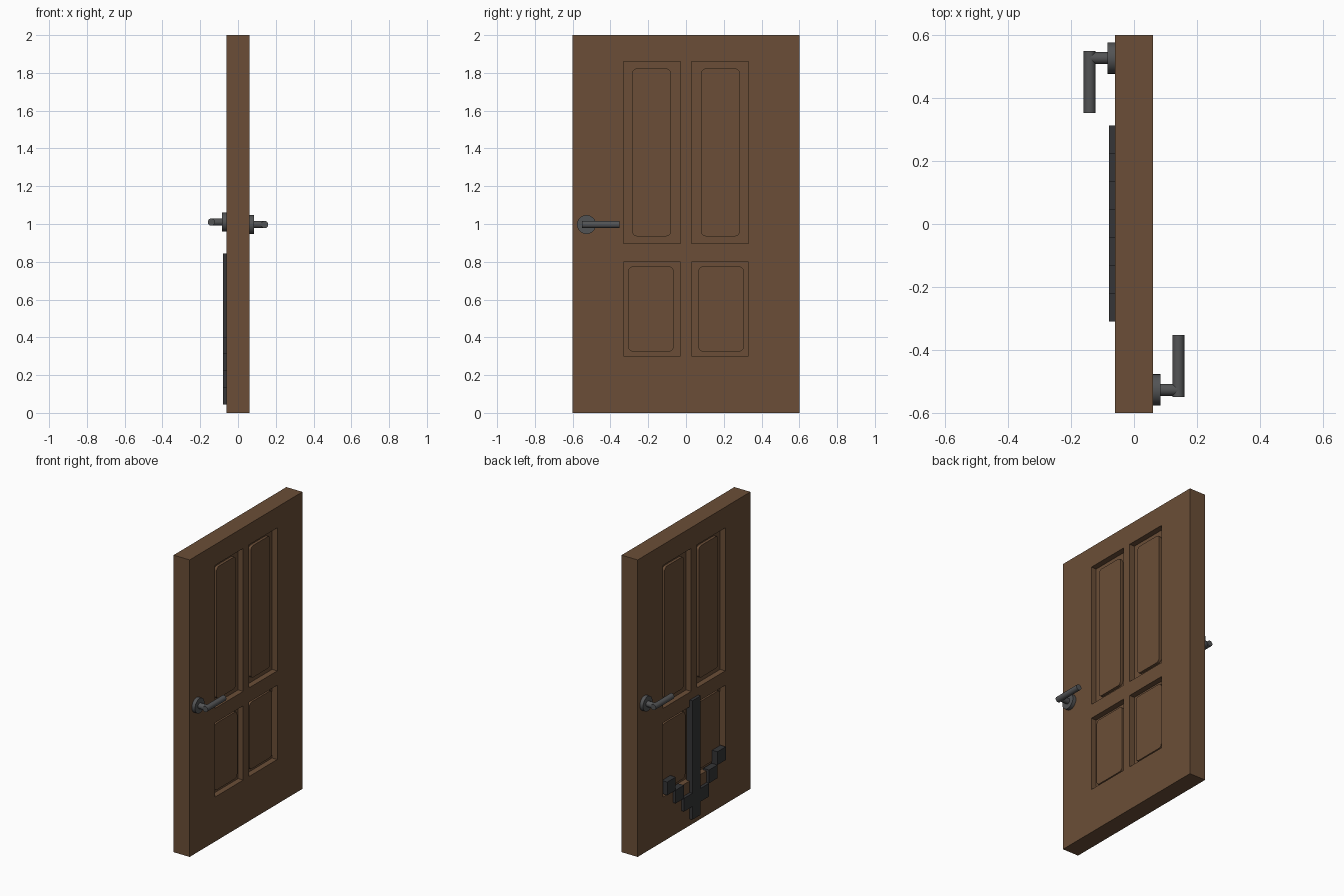
import bpy, bmesh, math
from mathutils import Matrix, Vector

if "Cube" in bpy.data.objects:
    bpy.data.objects.remove(bpy.data.objects["Cube"])


def material(name, rgb):
    m = bpy.data.materials.new(name)
    m.diffuse_color = (*rgb, 1)
    m.use_nodes = True
    m.node_tree.nodes["Principled BSDF"].inputs["Base Color"].default_value = m.diffuse_color
    return m


WOOD = material("brown wood", (0.145, 0.076, 0.038))
METAL = material("grey metal", (0.085, 0.087, 0.09))
DARK = material("charcoal", (0.035, 0.036, 0.038))


def add_box(bm, x, y, z):
    """Box from (min, max) ranges; returns its vertices."""
    size = Matrix.Diagonal((x[1] - x[0], y[1] - y[0], z[1] - z[0], 1))
    centre = Vector((sum(x) / 2, sum(y) / 2, sum(z) / 2))
    return bmesh.ops.create_cube(bm, size=1, matrix=Matrix.Translation(centre) @ size)["verts"]


def add_rod(bm, a, b, r, seg=32):
    a, b = Vector(a), Vector(b)
    d = b - a
    mat = Matrix.Translation((a + b) / 2) @ d.to_track_quat('Z', 'Y').to_matrix().to_4x4()
    bmesh.ops.create_cone(bm, cap_ends=True, segments=seg, radius1=r, radius2=r,
                          depth=d.length, matrix=mat)


def finish(bm, name, mat, smooth=False):
    bmesh.ops.recalc_face_normals(bm, faces=bm.faces[:])
    me = bpy.data.meshes.new(name)
    bm.to_mesh(me)
    bm.free()
    me.materials.append(mat)
    ob = bpy.data.objects.new(name, me)
    bpy.context.collection.objects.link(ob)
    bpy.ops.object.select_all(action='DESELECT')
    ob.select_set(True)
    bpy.context.view_layer.objects.active = ob
    if smooth:
        bpy.ops.object.shade_smooth_by_angle(angle=math.radians(35))
    return ob


# Panel layout: recess y, recess z, raised field y, raised field z (mirrored in y)
PANELS = [((0.03, 0.332), (0.897, 1.86), (0.08, 0.285), (0.935, 1.823)),
          ((0.03, 0.332), (0.30, 0.80), (0.065, 0.306), (0.325, 0.775))]
FACE, FIELD, FLOOR = 0.06, 0.04, 0.022

# Recess cutter for all panels on both faces
bm = bmesh.new()
for ry, rz, _, _ in PANELS:
    for sy in (-1, 1):
        for sx in (-1, 1):
            add_box(bm, sorted((sx * FLOOR, sx * 0.1)), sorted(sy * v for v in ry), rz)
cutter = finish(bm, "recess_cutter", WOOD)
cutter.hide_render = True

# Door slab with the recesses cut out
bm = bmesh.new()
add_box(bm, (-FACE, FACE), (-0.6, 0.6), (0, 2))
door = finish(bm, "door_slab", WOOD)
mod = door.modifiers.new("recesses", 'BOOLEAN')
mod.operation = 'DIFFERENCE'
mod.solver = 'EXACT'
mod.object = cutter
bpy.ops.object.modifier_apply(modifier=mod.name)
bpy.data.objects.remove(cutter)

# Raised fields with rounded corners, running through both faces
for (_, _, fy, fz), label in zip(PANELS, ("upper", "lower")):
    for sy, side in ((-1, "left"), (1, "right")):
        bm = bmesh.new()
        add_box(bm, (-FIELD, FIELD), sorted(sy * v for v in fy), fz)
        corners = [e for e in bm.edges
                   if abs(e.verts[0].co.x - e.verts[1].co.x) > 0.01]
        bmesh.ops.bevel(bm, geom=corners, offset=0.025, segments=5,
                        profile=0.5, affect='EDGES')
        finish(bm, f"{label}_{side}_panel", WOOD, True)

# Lever handles: rosette, neck and lever on each face
for s, z, label in ((1, 0.997, "front"), (-1, 1.01, "back")):
    y = -s * 0.527
    bm = bmesh.new()
    add_rod(bm, (s * 0.05, y, z), (s * 0.084, y, z), 0.05)
    finish(bm, f"{label}_handle_rosette", METAL, True)
    bm = bmesh.new()
    add_rod(bm, (s * 0.08, y, z), (s * 0.14, y, z), 0.019)
    finish(bm, f"{label}_handle_neck", METAL, True)
    bm = bmesh.new()
    add_rod(bm, (s * 0.141, -s * 0.55, z), (s * 0.141, -s * 0.352, z), 0.019)
    finish(bm, f"{label}_handle_lever", METAL, True)

# Stepped ornament on the back face: a stem with stair-stepped arms
CELL, Y0, Z0 = 0.089, 0.002, 0.044
DEPTH = (-0.08, -0.036)


def cell_range(start, i, n=1):
    return (start + i * CELL, start + (i + n) * CELL)


bm = bmesh.new()
add_box(bm, DEPTH, cell_range(Y0, -0.5), cell_range(Z0, 0, 9))
finish(bm, "ornament_stem", DARK)
for s, side in ((-1, "left"), (1, "right")):
    bm = bmesh.new()
    for i in (1, 2, 3):
        add_box(bm, DEPTH, cell_range(Y0, s * i - 0.5), cell_range(Z0, i))
    finish(bm, f"ornament_{side}_arm", DARK)
